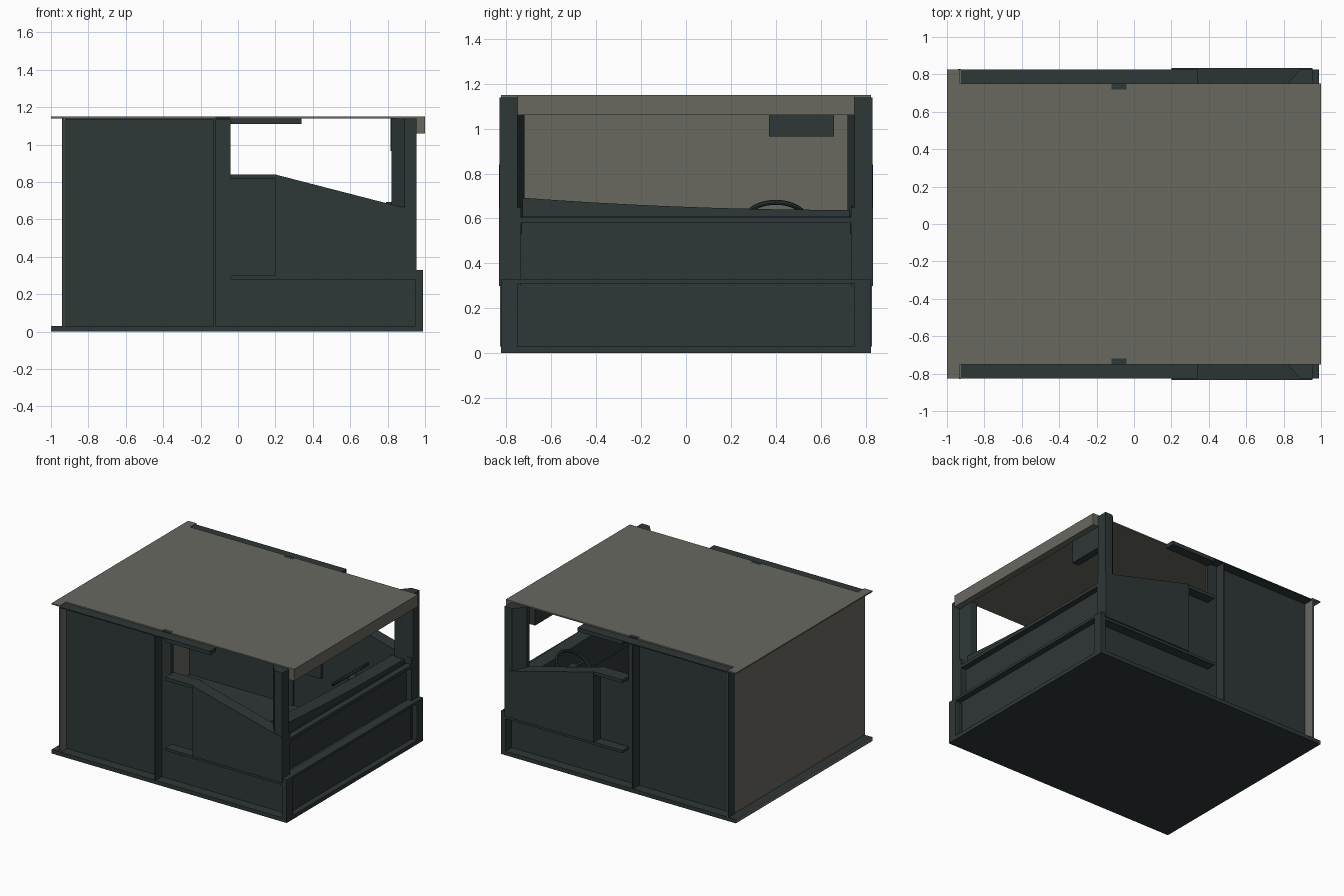
import bpy, bmesh, math
from mathutils import Vector

old = bpy.data.objects.get("Cube")
if old:
    bpy.data.objects.remove(old, do_unlink=True)


def material(name, rgb):
    m = bpy.data.materials.new(name)
    m.use_nodes = True
    color = (*rgb, 1)
    m.diffuse_color = color
    m.node_tree.nodes["Principled BSDF"].inputs["Base Color"].default_value = color
    return m


DARK = material("dark slate", (.028, .038, .038))
BEIGE = material("warm grey", (.14, .138, .118))


def prism(name, outline, low, high, axis, mat):
    """Extrude a flat outline along the given axis between two levels."""
    def place(a, b, c):
        return {"x": (c, a, b), "y": (a, c, b), "z": (a, b, c)}[axis]
    bm = bmesh.new()
    face = bm.faces.new([bm.verts.new(place(a, b, low)) for a, b in outline])
    out = bmesh.ops.extrude_face_region(bm, geom=[face])
    moved = [v for v in out["geom"] if isinstance(v, bmesh.types.BMVert)]
    bmesh.ops.translate(bm, verts=moved, vec=Vector(place(0, 0, high - low)))
    bmesh.ops.recalc_face_normals(bm, faces=bm.faces)
    mesh = bpy.data.meshes.new(name)
    bm.to_mesh(mesh)
    bm.free()
    mesh.materials.append(mat)
    obj = bpy.data.objects.new(name, mesh)
    bpy.context.collection.objects.link(obj)
    return obj


def box(name, x, y, z, mat=DARK):
    y = sorted(y)
    corners = [(x[0], y[0]), (x[1], y[0]), (x[1], y[1]), (x[0], y[1])]
    return prism(name, corners, z[0], z[1], "z", mat)


OUT, IN = .825, .75

# Roof sheet, stepped and notched round the door pillars
half = [(1, IN), (-.04, IN), (-.04, .72), (-.12, .72), (-.12, IN),
        (-.93, IN), (-.93, OUT), (-1, OUT)]
prism("roof", half + [(x, -y) for x, y in reversed(half)], 1.14, 1.15, "z", BEIGE)
box("roof_header", (.95, 1), (-IN, IN), (1.06, 1.145), BEIGE)

# Floor and rear wall
box("floor", (-.995, .99), (-OUT, OUT), (0, .03))
box("floor_rear_edge", (-1, -.995), (-OUT, OUT), (0, .03), BEIGE)
box("rear_wall", (-.935, -.925), (-.828, .828), (.03, 1.14), BEIGE)
box("rear_wall_edge_cover", (-.94, -.935), (IN, .828), (.03, 1.14))

# Both sides
for side, s in (("right", -1), ("left", 1)):
    def part(name, x, y, z):
        return box(side + "_" + name, x, (s * y[0], s * y[1]), z)

    part("rear_panel", (-.925, -.12), (.735, IN), (.03, 1.14))
    part("rear_panel_flange", (-.13, -.12), (IN, OUT), (.03, 1.14))
    part("rear_panel_top", (-.93, -.04), (IN, OUT), (1.132, 1.14))
    part("middle_pillar", (-.12, -.04), (.72, IN), (.03, 1.15))
    part("window_rail", (-.04, .34), (IN, OUT), (1.11, 1.14))

    # Recessed lower body with lips and a front corner post
    part("lower_panel", (-.04, .95), (.735, IN), (.03, .3))
    part("lower_lip", (-.04, .95), (IN, OUT), (.28, .3))
    part("corner_post", (.95, .99), (IN, OUT), (.03, .33))

    # Door and its recessed rear section
    part("door_rear", (-.04, .2), (.72, IN), (.3, .84))
    part("door_rear_lip", (-.04, .2), (IN, OUT), (.815, .84))
    door = [(.2, .3), (.955, .3), (.955, .65), (.82, .68), (.2, .84)]
    prism(side + "_door", door, s * .735, s * .833, "y", DARK)

    # Windscreen pillar with an angled plan
    plan = [(.82, .72), (.88, .72), (.955, IN), (.955, .83), (.89, .83), (.82, IN)]
    prism(side + "_windscreen_pillar", [(x, s * y) for x, y in plan],
          .53, 1.14, "z", DARK)

# Front end: recessed panels between lips
box("front_lower_panel", (.92, .945), (-IN, IN), (.03, .33))
box("front_lower_lip", (.92, .99), (-IN, IN), (.31, .33))
box("front_upper_panel", (.89, .91), (-IN, IN), (.33, .61))
box("front_upper_lip", (.88, .955), (-IN, IN), (.58, .605))

# Dashboard with a curved top edge
steps = 12
top = []
for i in range(steps + 1):
    t = i / steps
    top.append((-.735 + 1.47 * t, .638 + .055 * (1 - t) ** 2))
prism("dashboard", [(.735, .4), (-.735, .4)] + top, .79, .9, "x", DARK)

# Steering wheel, tilted towards the driver
center = Vector((.67, .4, .585))
normal = Vector((-.62, 0, .78)).normalized()
turn = normal.to_track_quat("Z", "Y").to_euler()
bpy.ops.mesh.primitive_torus_add(major_radius=.14, minor_radius=.011,
                                 major_segments=32, minor_segments=8,
                                 location=center, rotation=turn)
wheel = bpy.context.object
wheel.name = "steering_wheel"


def rod(name, a, b, radius):
    d = b - a
    bpy.ops.mesh.primitive_cylinder_add(vertices=12, radius=radius, depth=d.length,
                                        location=(a + b) / 2,
                                        rotation=d.to_track_quat("Z", "Y").to_euler())
    bpy.context.object.name = name
    return bpy.context.object


round_parts = [wheel,
               rod("steering_hub", center - normal * .03, center + normal * .005, .035),
               rod("steering_column", center - normal * .22, center, .02)]
across = normal.cross(Vector((0, 1, 0)))
for i, angle in enumerate((0, math.pi, math.pi / 2)):
    tip = center + (Vector((0, 1, 0)) * math.cos(angle) + across * math.sin(angle)) * .14
    round_parts.append(rod("steering_spoke_%d" % (i + 1), center, tip, .008))
for obj in round_parts:
    obj.data.materials.append(DARK)
    bpy.ops.object.select_all(action="DESELECT")
    obj.select_set(True)
    bpy.context.view_layer.objects.active = obj
    bpy.ops.object.shade_smooth_by_angle()

# Sun visor hung from the roof
box("sun_visor", (.815, .87), (.37, .66), (.965, 1.14))
